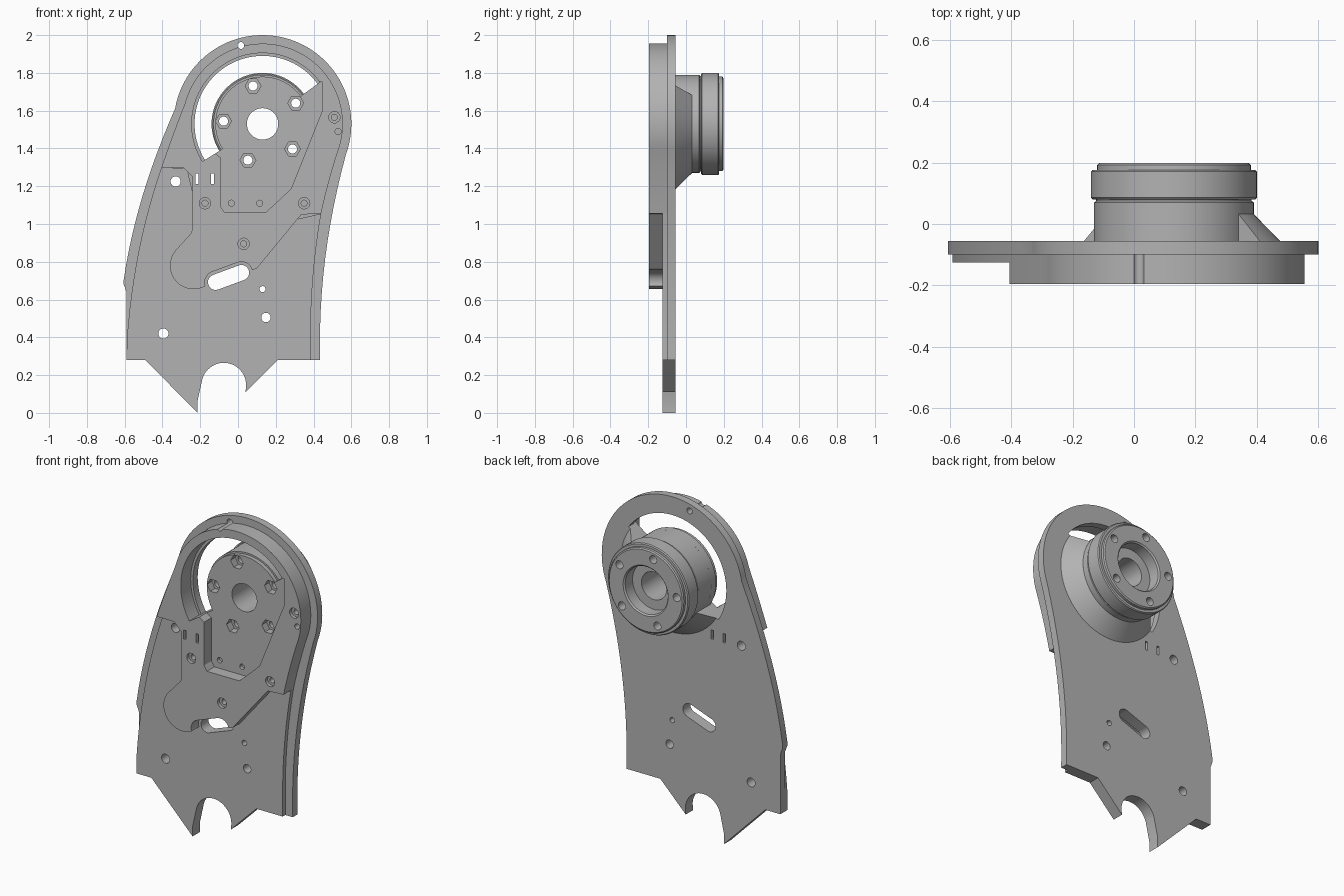
import bpy, bmesh, math
from mathutils import Vector

old = bpy.data.objects.get("Cube")
if old:
    bpy.data.objects.remove(old)

grey = bpy.data.materials.new("grey metal")
grey.use_nodes = True
grey.diffuse_color = (0.45, 0.45, 0.45, 1)
grey.node_tree.nodes["Principled BSDF"].inputs["Base Color"].default_value = (0.45, 0.45, 0.45, 1)

CX, CZ = 0.13, 1.53            # hub axis
BACK, MID, FLOOR, FRONT = -0.055, -0.10, -0.125, -0.195


def arc(r, a0, a1, n=48, cx=CX, cz=CZ):
    angles = [math.radians(a0 + (a1 - a0) * i / n) for i in range(n + 1)]
    return [(cx + r * math.cos(a), cz + r * math.sin(a)) for a in angles]


def bow(a, mid, b, n=12):
    """Smooth curve from a to b passing through mid."""
    a, mid, b = Vector(a), Vector(mid), Vector(b)
    c = 2 * mid - (a + b) / 2
    ts = [i / n for i in range(n + 1)]
    return [tuple(a * (1 - t) ** 2 + c * 2 * t * (1 - t) + b * t * t) for t in ts]


def make(name, bm):
    bmesh.ops.recalc_face_normals(bm, faces=bm.faces)
    mesh = bpy.data.meshes.new(name)
    bm.to_mesh(mesh)
    bm.free()
    mesh.materials.append(grey)
    obj = bpy.data.objects.new(name, mesh)
    bpy.context.collection.objects.link(obj)
    return obj


def prism(name, pts, y0, y1):
    """Extrude an x-z outline from y0 to y1."""
    bm = bmesh.new()
    face = bm.faces.new([bm.verts.new((x, y0, z)) for x, z in pts])
    out = bmesh.ops.extrude_face_region(bm, geom=[face])
    moved = [v for v in out["geom"] if isinstance(v, bmesh.types.BMVert)]
    bmesh.ops.translate(bm, verts=moved, vec=(0, y1 - y0, 0))
    return make(name, bm)


def revolve(name, profile, a0=0, a1=360, n=72):
    """Turn a closed (radius, y) profile about the hub axis."""
    bm = bmesh.new()
    full = a1 - a0 == 360
    rings = []
    for i in range(n if full else n + 1):
        a = math.radians(a0 + (a1 - a0) * i / n)
        rings.append([bm.verts.new((CX + r * math.cos(a), y, CZ + r * math.sin(a))) for r, y in profile])
    m = len(profile)
    for i in range(n):
        p, q = rings[i], rings[(i + 1) % len(rings)]
        for j in range(m):
            k = (j + 1) % m
            bm.faces.new((p[j], p[k], q[k], q[j]))
    if not full:
        bm.faces.new(rings[0])
        bm.faces.new(rings[-1])
    return make(name, bm)


def hole(x, z, r, y0=-0.5, y1=0.5, n=24):
    return prism("cutter", arc(r, 0, 360 - 360 / n, n - 1, x, z), y0, y1)


def box(x, z, w, h):
    return prism("cutter", [(x - w, z - h), (x + w, z - h), (x + w, z + h), (x - w, z + h)], -0.5, 0.5)


def capsule(x0, z0, x1, z1, r):
    a = math.degrees(math.atan2(z1 - z0, x1 - x0))
    return prism("cutter", arc(r, a + 90, a + 270, 16, x0, z0) + arc(r, a - 90, a + 90, 16, x1, z1), -0.5, 0.5)


def ring_slot(inner, outer):
    return prism("cutter", arc(outer, 36, 212) + arc(inner, 212, 36), -0.5, 0.045)


def cut(obj, cutters):
    for c in cutters:
        mod = obj.modifiers.new("cut", "BOOLEAN")
        mod.object, mod.operation, mod.solver = c, "DIFFERENCE", "EXACT"
    graph = bpy.context.evaluated_depsgraph_get()
    graph.update()
    mesh = bpy.data.meshes.new_from_object(obj.evaluated_get(graph))
    obj.modifiers.clear()
    obj.data = mesh


# back plate with rounded head, bowed sides and notched foot
foot = ([(-0.49, 0.28), (-0.215, 0.0), (-0.215, 0.06)]
        + arc(0.118, 165, -10, 24, -0.075, 0.147) + [(0.04, 0.11), (0.21, 0.28)])
plate = prism("back_plate",
              arc(0.47, -20, 170, 60) + bow((-0.333, 1.61), (-0.505, 1.15), (-0.605, 0.705))[1:]
              + [(-0.605, 0.68), (-0.59, 0.64), (-0.59, 0.28)] + foot + [(0.435, 0.28)]
              + bow((0.435, 0.28), (0.462, 0.82), (0.572, 1.37))[1:-1], MID, BACK)

# lower front layer, set in from the rim
layer = prism("lower_front_layer",
              bow((-0.405, 1.30), (-0.525, 0.86), (-0.588, 0.39)) + [(-0.59, 0.28)] + foot
              + [(0.385, 0.28)] + bow((0.385, 0.45), (0.40, 0.75), (0.44, 1.055))
              + [(0.2, 1.0), (-0.2, 1.0), (-0.27, 1.295)], FLOOR, MID)

# raised cover on the front
cover = prism("raised_cover",
              arc(0.425, -20, 165, 60) + bow((-0.28, 1.64), (-0.345, 1.47), (-0.405, 1.30))[1:]
              + [(-0.29, 1.30), (-0.24, 1.25), (-0.245, 0.955)]
              + arc(0.125, 135, 300, 24, -0.235, 0.78)
              + [(0.1, 0.765), (0.335, 1.05)]
              + bow((0.44, 1.055), (0.48, 1.22), (0.529, 1.385))[:-1], FRONT, MID)

# stepped hub on the back, with counterbored axle hole
hub = revolve("rear_hub", [
    (0.083, -0.06), (0.26, -0.06), (0.26, 0.07), (0.253, 0.075), (0.253, 0.08),
    (0.264, 0.08), (0.27, 0.086), (0.27, 0.17), (0.265, 0.176), (0.25, 0.176),
    (0.25, 0.192), (0.243, 0.198), (0.15, 0.198), (0.142, 0.19), (0.142, 0.12), (0.083, 0.12)])

# conical brace joining hub to plate
brace = revolve("hub_brace", [(0.24, -0.06), (0.345, -0.06), (0.345, BACK), (0.26, 0.032), (0.24, 0.032)],
                212, 396, 48)

# pocket around the hub face
pocket = prism("cutter", [(0.445, 1.755), (0.445, 1.597), (0.28, 1.185), (0.145, 1.06), (-0.07, 1.06),
                          (-0.09, 1.09), (-0.09, 1.35), (-0.13, 1.38)] + arc(0.3, 205, 45), -0.5, FLOOR)

# through holes, narrow windows and oblong slot
through = [hole(x, z, r) for x, z, r in (
    (0.015, 1.945, 0.018), (-0.33, 1.225, 0.027), (-0.395, 0.42, 0.027),
    (0.148, 0.505, 0.025), (0.13, 0.655, 0.016))]
through += [box(x, 1.24, 0.008, 0.027) for x in (-0.217, -0.136)]
through.append(capsule(-0.118, 0.692, 0.018, 0.742, 0.041))
axle = hole(CX, CZ, 0.083, n=72)

# five bolts with hexagonal nut recesses
bolt_points = arc(0.207, 104, 104 + 288, 4)
bolts = [hole(x, z, 0.024) for x, z in bolt_points]
nuts = [hole(x, z, 0.042, -0.5, -0.08, 6) for x, z in bolt_points]

# blind screw holes in the cover
screws = []
for x, z in ((-0.175, 1.11), (0.03, 0.895), (0.35, 1.11), (0.51, 1.565)):
    screws += [hole(x, z, 0.03, -0.5, -0.175), hole(x, z, 0.016, -0.5, -0.12)]
screws += [hole(x, z, 0.016, -0.5, -0.105) for x, z in ((-0.035, 1.11), (0.115, 1.11), (0.53, 1.49))]

slot_front, slot_back = ring_slot(0.25, 0.375), ring_slot(0.26, 0.36)
relief = capsule(-0.118, 0.692, 0.018, 0.742, 0.058)

cut(plate, [slot_back, axle] + bolts + nuts + through)
cut(layer, through)
cut(cover, [pocket, slot_front, axle, relief] + bolts + nuts + screws + through)
cut(hub, bolts)

for obj in [o for o in bpy.data.objects if o.name.startswith("cutter")]:
    bpy.data.objects.remove(obj)

for obj in (plate, layer, cover, hub, brace):
    obj.data.shade_smooth()
    obj.data.set_sharp_from_angle(angle=math.radians(25))
